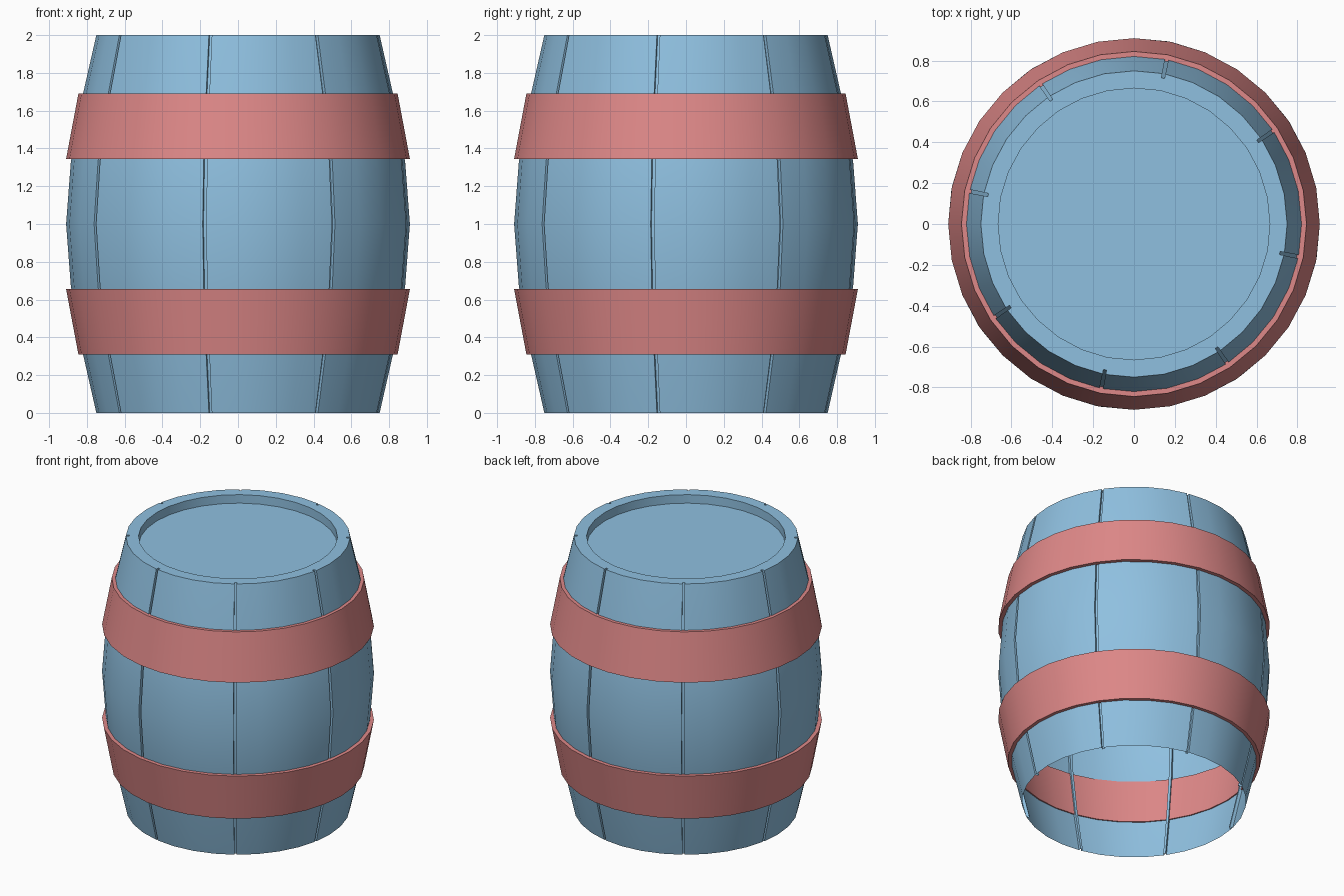
import bpy, bmesh, math

if "Cube" in bpy.data.objects:
    bpy.data.objects.remove(bpy.data.objects["Cube"])

SIDES = 32
GROOVE_HALF = 0.0105   # radians
GROOVE_DEPTH = 0.022


def material(name, rgb):
    m = bpy.data.materials.new(name)
    m.diffuse_color = (*rgb, 1)
    m.use_nodes = True
    m.node_tree.nodes["Principled BSDF"].inputs["Base Color"].default_value = m.diffuse_color
    return m


BLUE = material("stave blue", (0.275, 0.527, 0.745))
RED = material("hoop red", (0.73, 0.246, 0.246))


def lathe(name, profile, spokes, mat, closed=False, cap=False):
    """Spin a profile of (radius, z, grooved); spokes are (angle, inset)."""
    bm = bmesh.new()
    rings = []
    for r, z, grooved in profile:
        ring = []
        for a, inset in spokes:
            q = r - (inset if grooved else 0)
            ring.append(bm.verts.new((q * math.cos(a), q * math.sin(a), z)))
        rings.append(ring)
    n = len(spokes)
    for k in range(len(rings) if closed else len(rings) - 1):
        lo, hi = rings[k], rings[(k + 1) % len(rings)]
        for i in range(n):
            j = (i + 1) % n
            bm.faces.new((lo[i], lo[j], hi[j], hi[i]))
    if cap:
        bm.faces.new(rings[-1])
    bmesh.ops.remove_doubles(bm, verts=bm.verts, dist=1e-5)
    me = bpy.data.meshes.new(name)
    bm.to_mesh(me)
    bm.free()
    ob = bpy.data.objects.new(name, me)
    bpy.context.collection.objects.link(ob)
    me.materials.append(mat)
    bpy.ops.object.select_all(action='DESELECT')
    ob.select_set(True)
    bpy.context.view_layer.objects.active = ob
    bpy.ops.object.shade_smooth_by_angle(angle=math.radians(30))
    return ob


# Plain spokes for hoops; every fourth spoke of the body becomes a narrow groove
plain, staves = [], []
for i in range(SIDES):
    a = 2 * math.pi * i / SIDES
    plain.append((a, 0))
    if i % 4 == 3:
        w, d = GROOVE_HALF, GROOVE_DEPTH
        staves += [(a - w, 0), (a - w, d), (a + w, d), (a + w, 0)]
    else:
        staves.append((a, 0))

# Bulging stave shell, open below, with a recessed lid on top
lower = [(0.75, 0.0), (0.825, 0.33), (0.885, 0.67)]
side = lower + [(0.91, 1.0)] + [(r, 2 - z) for r, z in reversed(lower)]
body = [(r, z, True) for r, z in side] + [(0.665, 2.0, False), (0.665, 1.937, False)]
lathe("barrel_body", body, staves, BLUE, cap=True)

# Two hoops, mirrored about mid height
hoop = [(0.845, 0.31), (0.91, 0.655), (0.875, 0.655), (0.812, 0.31)]
lathe("lower_hoop", [(r, z, False) for r, z in hoop], plain, RED, closed=True)
lathe("upper_hoop", [(r, 2 - z, False) for r, z in reversed(hoop)], plain, RED, closed=True)
